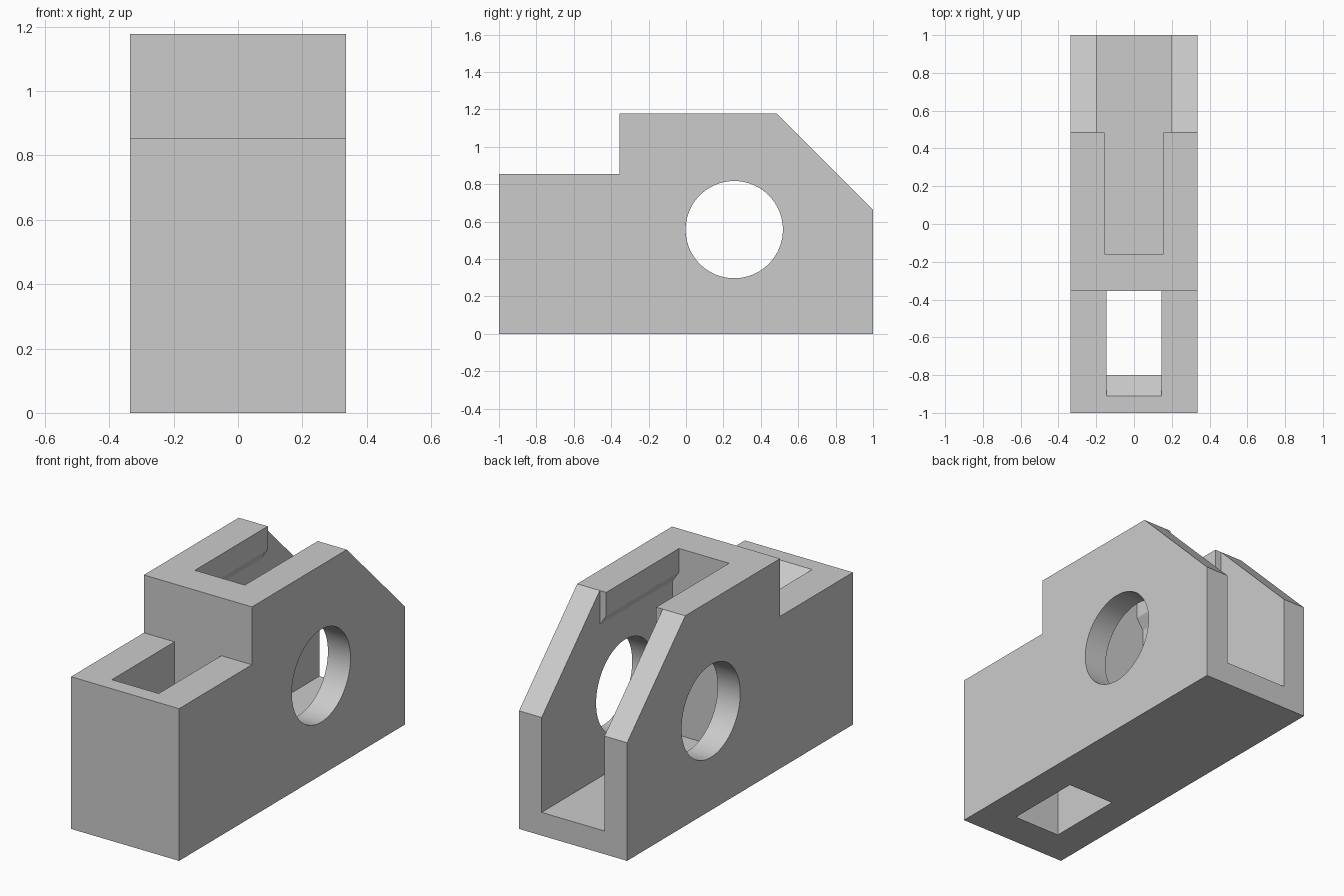
import bpy
import bmesh
import math
from mathutils import Vector

cube = bpy.data.objects.get("Cube")
if cube:
    bpy.data.objects.remove(cube, do_unlink=True)

grey = bpy.data.materials.new("plain_grey")
grey.use_nodes = True
colour = (0.6, 0.6, 0.6, 1)
grey.diffuse_color = colour
grey.node_tree.nodes["Principled BSDF"].inputs["Base Color"].default_value = colour


def prism(name, profile, axis, start, end):
    """Extrude a 2D profile along x (profile in y, z) or y (profile in x, z)."""
    bm = bmesh.new()

    def place(a, b):
        return (start, a, b) if axis == "x" else (a, start, b)

    face = bm.faces.new([bm.verts.new(place(a, b)) for a, b in profile])
    moved = bmesh.ops.extrude_face_region(bm, geom=[face])["geom"]
    verts = [g for g in moved if isinstance(g, bmesh.types.BMVert)]
    step = end - start
    offset = Vector((step, 0, 0)) if axis == "x" else Vector((0, step, 0))
    bmesh.ops.translate(bm, verts=verts, vec=offset)
    bmesh.ops.recalc_face_normals(bm, faces=bm.faces)
    mesh = bpy.data.meshes.new(name)
    bm.to_mesh(mesh)
    bm.free()
    mesh.materials.append(grey)
    obj = bpy.data.objects.new(name, mesh)
    bpy.context.collection.objects.link(obj)
    return obj


def cut(body, cutter):
    cutter.hide_render = True
    mod = body.modifiers.new(cutter.name, "BOOLEAN")
    mod.operation = "DIFFERENCE"
    mod.solver = "EXACT"
    mod.object = cutter
    bpy.context.view_layer.objects.active = body
    bpy.ops.object.modifier_apply(modifier=mod.name)
    bpy.data.objects.remove(cutter, do_unlink=True)


# Solid block: low step at the front, sloped corner at the back
step_y, step_z, top_z = -0.355, 0.853, 1.177
body = prism("slotted_block", [
    (-1, 0), (1, 0), (1, 0.662), (0.485, top_z),
    (step_y, top_z), (step_y, step_z), (-1, step_z)], "x", -0.335, 0.335)

# Rear channel with an overhanging lip on each side near the top
floor, wide, narrow = 0.13, 0.195, 0.155
half = [(wide, floor), (wide, 0.985), (narrow, 1.045), (narrow, 1.4)]
lipped = half + [(-x, z) for x, z in reversed(half)]
cut(body, prism("lipped_channel", lipped, "y", -0.16, 0.7))

# Open rear end of the channel, beyond the lips
open_end = [(-wide, floor), (wide, floor), (wide, 1.4), (-wide, 1.4)]
cut(body, prism("open_channel", open_end, "y", 0.485, 1.2))

# Front pocket through to the underside, with a sloped lead-in
cut(body, prism("front_pocket", [
    (-0.8, -0.2), (step_y, -0.2), (step_y, 0.95),
    (-1.007, 0.95), (-0.8, 0.743)], "x", -0.145, 0.145))

# Round cross hole through both side walls
sides, radius = 96, 0.26
circle = [(0.258 + radius * math.cos(math.tau * i / sides),
           0.557 + radius * math.sin(math.tau * i / sides)) for i in range(sides)]
cut(body, prism("cross_hole", circle, "x", -0.6, 0.6))

# Smooth hole walls, sharp edges elsewhere
bpy.ops.object.select_all(action="DESELECT")
body.select_set(True)
bpy.context.view_layer.objects.active = body
bpy.ops.object.shade_smooth_by_angle(angle=math.radians(30))
